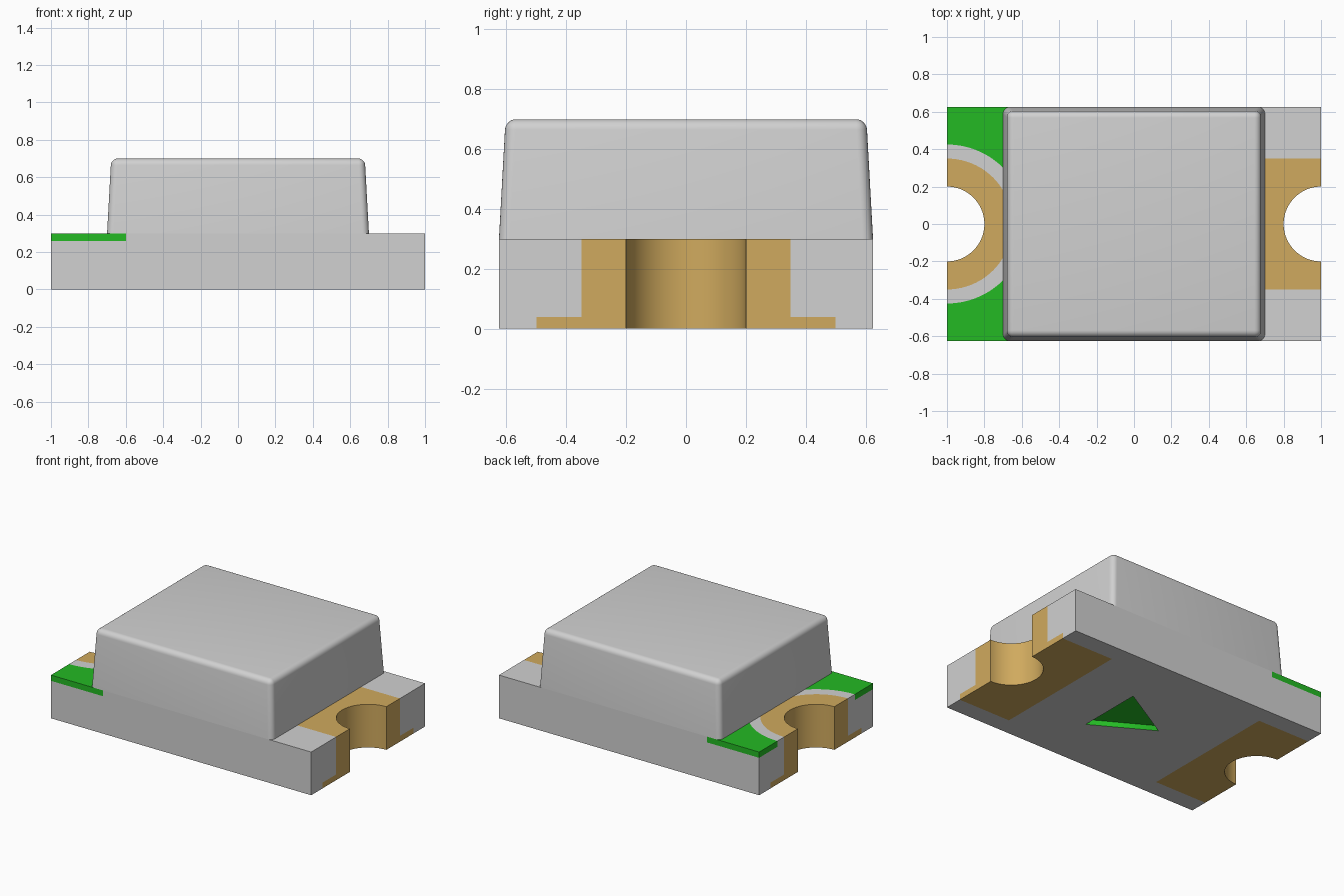
import bpy
import bmesh
import math

cube = bpy.data.objects.get("Cube")
if cube:
    bpy.data.objects.remove(cube, do_unlink=True)


def lin(c):
    c /= 255
    return c / 12.92 if c <= 0.04045 else ((c + 0.055) / 1.055) ** 2.4


def material(name, r, g, b):
    m = bpy.data.materials.new(name)
    m.use_nodes = True
    col = (lin(r), lin(g), lin(b), 1)
    m.diffuse_color = col
    m.node_tree.nodes["Principled BSDF"].inputs["Base Color"].default_value = col
    return m


GREY = material("light grey", 209, 209, 209)
GOLD = material("gold", 208, 170, 94)
GREEN = material("green", 36, 186, 36)

W = 0.625      # half width of the board
PAD = 0.6      # inner edge of the end pads


def finish(name, bm, mats):
    mesh = bpy.data.meshes.new(name)
    bm.to_mesh(mesh)
    bm.free()
    for m in mats:
        mesh.materials.append(m)
    obj = bpy.data.objects.new(name, mesh)
    bpy.context.collection.objects.link(obj)
    bpy.ops.object.select_all(action='DESELECT')
    obj.select_set(True)
    bpy.context.view_layer.objects.active = obj
    bpy.ops.object.shade_smooth_by_angle(angle=math.radians(30))
    return obj


def half_prisms(name, layers, mats):
    """Extrude outlines of the +y half, then mirror them across y = 0."""
    bm = bmesh.new()
    for pts, z0, z1 in layers:
        low = [bm.verts.new((x, y, z0)) for x, y in pts]
        high = [bm.verts.new((x, y, z1)) for x, y in pts]
        bm.faces.new(low)
        bm.faces.new(high)
        for i in range(len(pts)):
            j = (i + 1) % len(pts)
            bm.faces.new((low[i], low[j], high[j], high[i]))
    bmesh.ops.recalc_face_normals(bm, faces=bm.faces)
    seam = [f for f in bm.faces if all(abs(v.co.y) < 1e-5 for v in f.verts)]
    bmesh.ops.delete(bm, geom=seam, context='FACES')
    # walls of the underside arrow recess take the second material
    if len(mats) > 1:
        for f in bm.faces:
            if abs(f.normal.z) < 0.5 and all(abs(v.co.x) < 0.3 for v in f.verts):
                f.material_index = 1
    obj = finish(name, bm, mats)
    mod = obj.modifiers.new("mirror", 'MIRROR')
    mod.use_axis = (False, True, False)
    return obj


def arc(r, start=0.0, n=20):
    """Arc about (-1, 0), from angle start up to the end edge."""
    out = []
    for i in range(n + 1):
        a = start + (math.pi / 2 - start) * i / n
        out.append((-1 + r * math.cos(a), r * math.sin(a)))
    return out


def flip(pts):
    return [(-x, y) for x, y in pts]


notch = arc(0.2)
ring = arc(0.35)
mask_arc = arc(0.425, math.acos(0.4 / 0.425))

# Grey board in three layers: recessed underside, middle, top
under = [(-1, W), (1, W), (1, 0.5), (PAD, 0.5), (PAD, 0), (0.2, 0),
         (0.2, 0.23), (-0.2, 0), (-PAD, 0), (-PAD, 0.5), (-1, 0.5)]
right_side = [(1, W), (1, 0.35), (PAD, 0.35), (PAD, 0)]
middle = [(-1, W)] + right_side + ring
top = [(-PAD, W)] + right_side + ring + mask_arc[::-1]
half_prisms("board", [(under, 0, 0.04), (middle, 0.04, 0.26), (top, 0.26, 0.3)],
            [GREY, GREEN])

# Gold end contacts: wide foot below, narrower plated column above
foot = [(-PAD, 0), (-PAD, 0.5), (-1, 0.5)] + notch[::-1]
column = [(-PAD, 0), (-PAD, 0.35), (-1, 0.35)] + notch[::-1]
half_prisms("left_contact", [(flip(foot), 0, 0.04), (flip(column), 0.04, 0.3)], [GOLD])
half_prisms("right_contact", [(foot, 0, 0.04), (ring + notch[::-1], 0.04, 0.3)], [GOLD])

# Green corner mask and the floor of the arrow recess
half_prisms("corner_mask", [([(-1, W), (-PAD, W)] + mask_arc, 0.26, 0.3)], [GREEN])
half_prisms("arrow_floor", [([(0.2, 0), (0.2, 0.23), (-0.2, 0)], 0.036, 0.04)], [GREEN])

# Tapered lens block with rounded upright and top edges
bm = bmesh.new()
bmesh.ops.create_cube(bm, size=2)
for v in bm.verts:
    up = v.co.z > 0
    v.co.x *= 0.678 if up else 0.7
    v.co.y *= 0.603 if up else W
    v.co.z = 0.7 if up else 0.3
edges = [e for e in bm.edges if max(v.co.z for v in e.verts) > 0.5]
bmesh.ops.bevel(bm, geom=edges, offset=0.035, segments=6, profile=0.5, affect='EDGES')
finish("lens_block", bm, [GREY])
